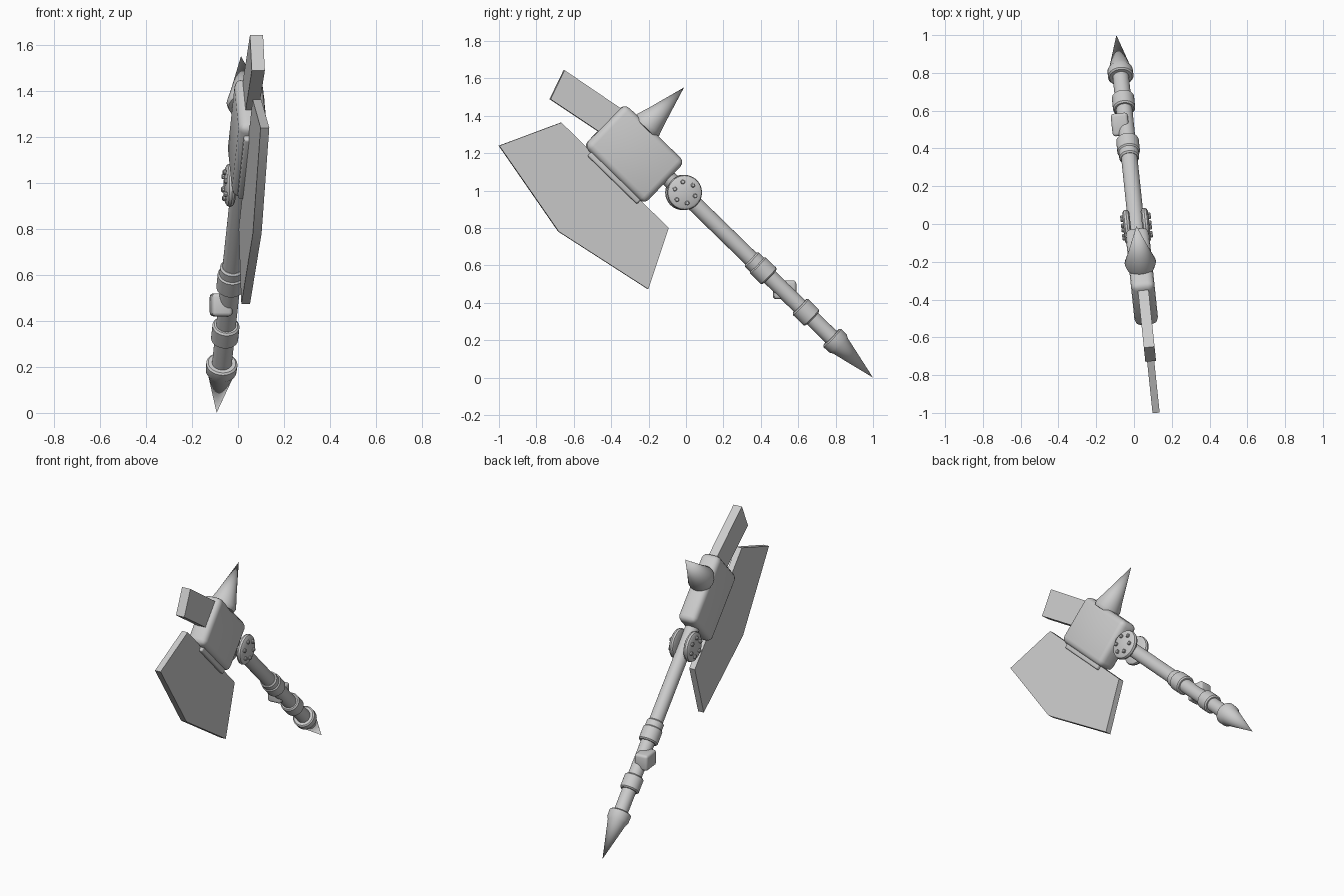
import bpy, bmesh, math
from mathutils import Matrix, Vector

if "Cube" in bpy.data.objects:
    bpy.data.objects.remove(bpy.data.objects["Cube"])

grey = bpy.data.materials.new("plain_grey")
grey.use_nodes = True
COLOUR = (0.6, 0.6, 0.6, 1)
grey.diffuse_color = COLOUR
grey.node_tree.nodes["Principled BSDF"].inputs["Base Color"].default_value = COLOUR

# The whole axe is turned slightly about the vertical
TURN = math.radians(6)
WORLD = Matrix.Translation((0.012, 0, 0)) @ Matrix.Rotation(TURN, 4, 'Z')
TILT = math.radians(45.9)


def at(y, z):
    return Vector((0, y / math.cos(TURN), z))


def tilted(origin):
    """Frame with z along the handle and y towards the back spike."""
    return Matrix.Translation(origin) @ Matrix.Rotation(TILT, 4, 'X')


SHAFT = tilted(at(1, 0))          # starts at the pommel tip
HEAD = tilted(at(-0.278, 1.195))  # middle of the head block
ALONG_X = Matrix.Rotation(math.pi / 2, 4, 'Y')
ALONG_Y = Matrix.Rotation(-math.pi / 2, 4, 'X')


def finish(name, bm, frame):
    bmesh.ops.recalc_face_normals(bm, faces=bm.faces)
    bm.transform(WORLD @ frame)
    mesh = bpy.data.meshes.new(name)
    bm.to_mesh(mesh)
    bm.free()
    mesh.materials.append(grey)
    obj = bpy.data.objects.new(name, mesh)
    bpy.context.collection.objects.link(obj)
    bpy.ops.object.select_all(action='DESELECT')
    obj.select_set(True)
    bpy.context.view_layer.objects.active = obj
    bpy.ops.object.shade_smooth_by_angle(angle=math.radians(35))
    return obj


def lathe(name, profile, frame, sides=32):
    """Turn (radius, height) points about the frame's z axis."""
    bm = bmesh.new()
    verts = [bm.verts.new((r, 0, h)) for r, h in profile]
    edges = [bm.edges.new(pair) for pair in zip(verts, verts[1:])]
    bmesh.ops.spin(bm, geom=verts + edges, axis=(0, 0, 1), cent=(0, 0, 0),
                   angle=math.tau, steps=sides, use_duplicate=False)
    bmesh.ops.remove_doubles(bm, verts=bm.verts, dist=1e-5)
    return finish(name, bm, frame)


def box(name, size, frame, bevel):
    bm = bmesh.new()
    bmesh.ops.create_cube(bm, size=1)
    bmesh.ops.scale(bm, vec=size, verts=bm.verts)
    bmesh.ops.bevel(bm, geom=bm.edges[:], offset=bevel, segments=3,
                    profile=0.5, affect='EDGES')
    return finish(name, bm, frame)


def plate(name, outline, thickness):
    """Flat slab from a side outline of (y, z) points."""
    bm = bmesh.new()
    shift = Vector((thickness / 2, 0, 0))
    face = bm.faces.new([bm.verts.new(at(*p) - shift) for p in outline])
    extruded = bmesh.ops.extrude_face_region(bm, geom=[face], use_keep_orig=True)
    moved = [g for g in extruded["geom"] if isinstance(g, bmesh.types.BMVert)]
    bmesh.ops.translate(bm, verts=moved, vec=shift * 2)
    return finish(name, bm, Matrix())


def collar(name, radius, low, high):
    c = 0.008
    lathe(name, [(0.03, low), (radius - c, low), (radius, low + c),
                 (radius, high - c), (radius - c, high), (0.03, high)], SHAFT)


# Blade, hammer stub and head
plate("blade", [(-1, 1.24), (-0.668, 1.364), (-0.094, 0.8),
                (-0.203, 0.473), (-0.682, 0.781)], 0.038)
plate("hammer_stub", [(-0.652, 1.644), (-0.727, 1.489),
                      (-0.42, 1.284), (-0.3, 1.405)], 0.057)
box("head_block", (0.125, 0.316, 0.448), HEAD, 0.035)
box("blade_socket", (0.08, 0.05, 0.37), HEAD @ Matrix.Translation((0, -0.158, -0.01)), 0.01)
lathe("back_spike", [(0, 0.13), (0.076, 0.14), (0.083, 0.165), (0.062, 0.228), (0, 0.443)],
      HEAD @ Matrix.Translation((0, 0, 0.055)) @ ALONG_Y)

# Handle with collars and pointed pommel
lathe("handle", [(0, 0.27), (0.043, 0.27), (0.043, 1.6), (0, 1.6)], SHAFT)
collar("upper_collar", 0.06, 0.775, 0.87)
collar("upper_collar_ring", 0.053, 0.86, 0.915)
collar("lower_collar", 0.059, 0.455, 0.55)
lathe("pommel_spike", [(0, 0), (0.057, 0.245), (0.067, 0.262), (0.068, 0.305),
                       (0.06, 0.312), (0, 0.312)], SHAFT)
box("handle_knob", (0.09, 0.12, 0.1),
    Matrix.Translation(at(0.53, 0.47) + Vector((-0.03, 0, 0))), 0.016)

# Round bolted discs on both sides of the handle
for side, label in ((1, "left"), (-1, "right")):
    hub = Matrix.Translation(at(-0.013, 0.99)) @ Matrix.Scale(side, 4, (1, 0, 0)) @ ALONG_X
    lathe(label + "_disc", [(0, 0.03), (0.078, 0.03), (0.09, 0.037), (0.094, 0.048),
                            (0.09, 0.06), (0.078, 0.068), (0, 0.07)], hub)
    for i in range(6):
        turn = Matrix.Rotation(i * math.tau / 6 + 0.2, 4, 'Z')
        lathe(f"{label}_bolt_{i + 1}", [(0, 0.06), (0.012, 0.06), (0.012, 0.077),
                                        (0.008, 0.081), (0, 0.081)],
              hub @ turn @ Matrix.Translation((0.058, 0, 0)), 10)
